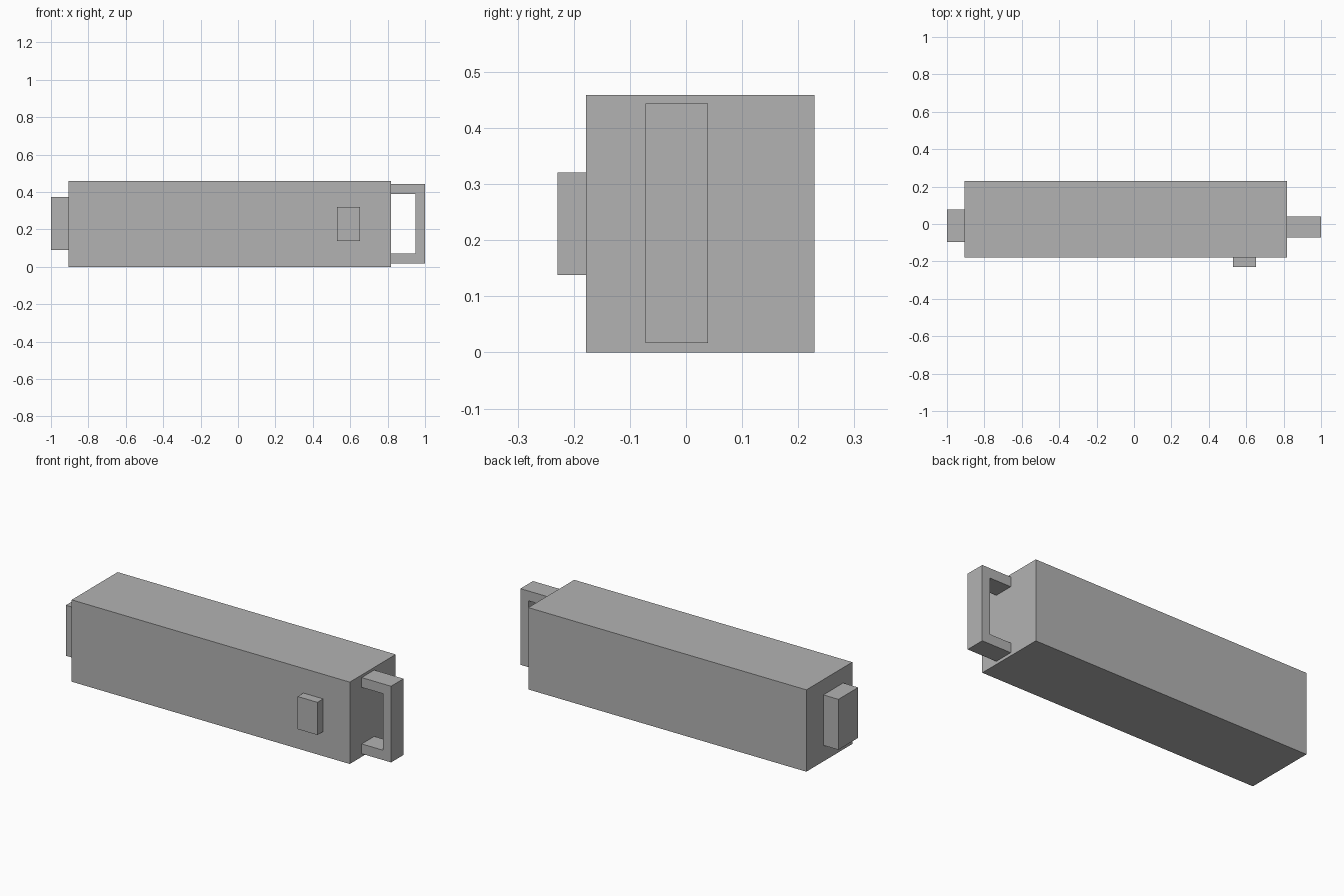
import bpy
import bmesh

default = bpy.data.objects.get("Cube")
if default:
    bpy.data.objects.remove(default, do_unlink=True)

grey = bpy.data.materials.new("plain_grey")
grey.use_nodes = True
color = (0.45, 0.45, 0.45, 1)
grey.diffuse_color = color
grey.node_tree.nodes["Principled BSDF"].inputs["Base Color"].default_value = color


def extrude_profile(name, profile, y0, y1):
    """Extrude an XZ outline from y0 to y1 into a closed flat-faced solid."""
    bm = bmesh.new()
    face = bm.faces.new([bm.verts.new((x, y0, z)) for x, z in profile])
    result = bmesh.ops.extrude_face_region(bm, geom=[face], use_keep_orig=True)
    moved = [g for g in result["geom"] if isinstance(g, bmesh.types.BMVert)]
    bmesh.ops.translate(bm, verts=moved, vec=(0, y1 - y0, 0))
    bmesh.ops.recalc_face_normals(bm, faces=bm.faces)
    mesh = bpy.data.meshes.new(name)
    bm.to_mesh(mesh)
    bm.free()
    mesh.materials.append(grey)
    obj = bpy.data.objects.new(name, mesh)
    bpy.context.collection.objects.link(obj)
    return obj


def block(name, x, y, z):
    outline = [(x[0], z[0]), (x[1], z[0]), (x[1], z[1]), (x[0], z[1])]
    return extrude_profile(name, outline, *y)


# Long main housing
block("body", (-0.907, 0.818), (-0.178, 0.229), (0, 0.459))

# End plug and front button
block("end_plug", (-1, -0.907), (-0.097, 0.078), (0.09, 0.373))
block("front_button", (0.53, 0.653), (-0.229, -0.178), (0.138, 0.321))

# C-shaped carrying handle
x0, x1, z0, z1 = 0.818, 1.0, 0.017, 0.444
arm, bar = 0.055, 0.05
handle = [(x0, z0), (x1, z0), (x1, z1), (x0, z1), (x0, z1 - arm),
          (x1 - bar, z1 - arm), (x1 - bar, z0 + arm), (x0, z0 + arm)]
extrude_profile("handle", handle, -0.072, 0.039)
